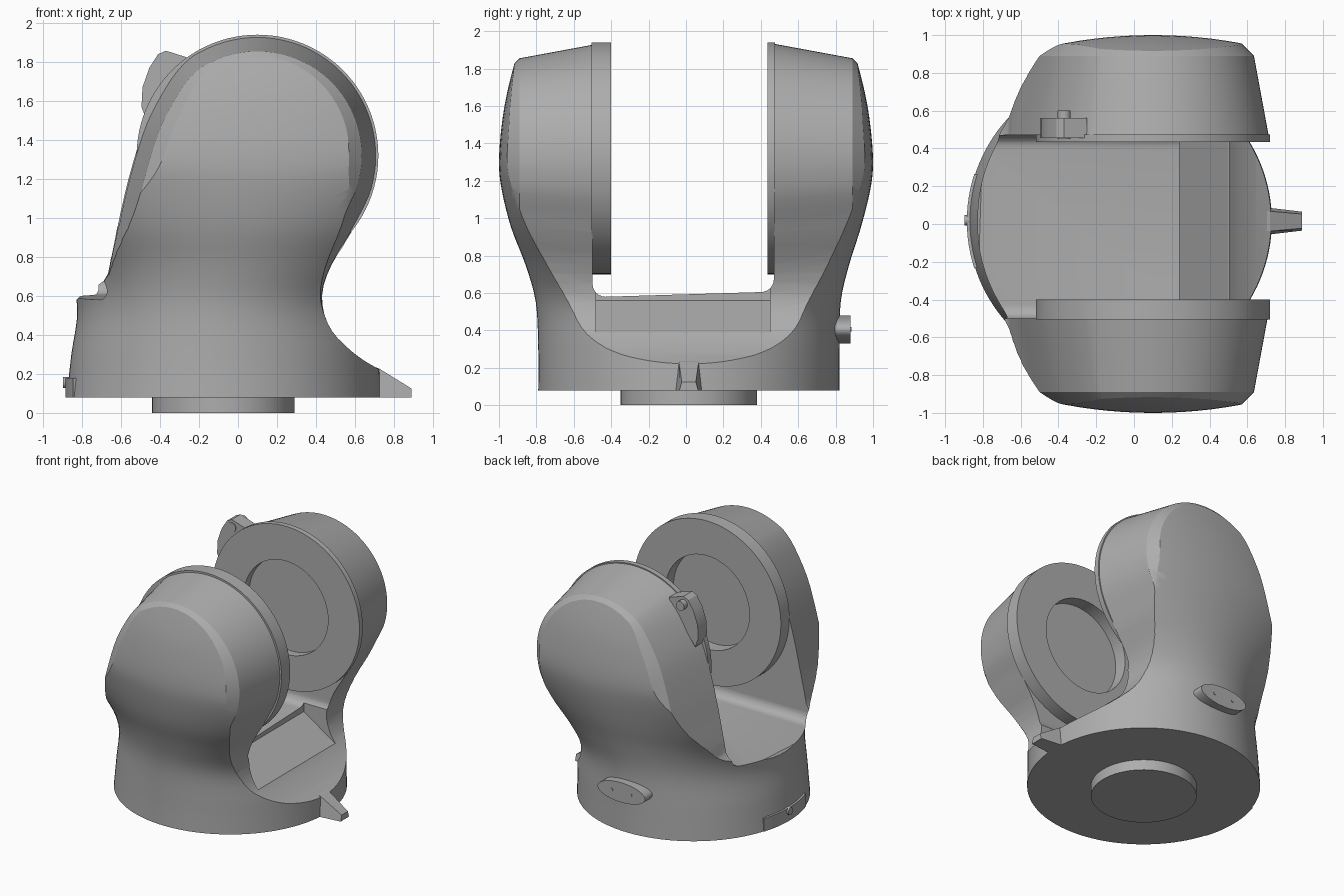
import bpy, bmesh
from math import sin, cos, pi, radians, sqrt
from mathutils import Vector

if "Cube" in bpy.data.objects:
    bpy.data.objects.remove(bpy.data.objects["Cube"], do_unlink=True)

grey = bpy.data.materials.new("plain grey")
grey.use_nodes = True
COLOUR = (0.42, 0.42, 0.42, 1)
grey.diffuse_color = COLOUR
grey.node_tree.nodes["Principled BSDF"].inputs["Base Color"].default_value = COLOUR


def catmull(pts, steps):
    """Smooth curve through points of any dimension."""
    out = []
    for i in range(len(pts) - 1):
        p = [pts[max(i - 1, 0)], pts[i], pts[i + 1], pts[min(i + 2, len(pts) - 1)]]
        for s in range(steps):
            t = s / steps
            out.append([0.5 * (2 * b + (c - a) * t + (2 * a - 5 * b + 4 * c - d) * t * t
                               + (3 * b - a - 3 * c + d) * t ** 3) for a, b, c, d in zip(*p)])
    return out + [list(pts[-1])]


def loft(name, rings):
    """Closed solid through rings of equal point count."""
    bm = bmesh.new()
    rows = [[bm.verts.new(p) for p in r] for r in rings]
    n = len(rows[0])
    for lo, hi in zip(rows, rows[1:]):
        for i in range(n):
            j = (i + 1) % n
            bm.faces.new((lo[i], lo[j], hi[j], hi[i]))
    bm.faces.new(rows[0][::-1])
    bm.faces.new(rows[-1])
    bmesh.ops.recalc_face_normals(bm, faces=bm.faces)
    me = bpy.data.meshes.new(name)
    bm.to_mesh(me)
    bm.free()
    me.materials.append(grey)
    ob = bpy.data.objects.new(name, me)
    bpy.context.collection.objects.link(ob)
    return ob


def prism_y(name, outline, y0, y1):
    return loft(name, [[(x, y, z) for x, z in outline] for y in (y0, y1)])


def ellipse(cx, cz, rx, rz, n=48):
    return [(cx + rx * cos(2 * pi * i / n), cz + rz * sin(2 * pi * i / n)) for i in range(n)]


def activate(ob):
    bpy.ops.object.select_all(action='DESELECT')
    ob.select_set(True)
    bpy.context.view_layer.objects.active = ob


def boolean(ob, cutter, operation):
    mod = ob.modifiers.new("cut", 'BOOLEAN')
    mod.operation, mod.object, mod.solver = operation, cutter, 'EXACT'
    activate(ob)
    bpy.ops.object.modifier_apply(modifier=mod.name)
    bpy.data.objects.remove(cutter, do_unlink=True)


def smooth(ob, angle=28):
    activate(ob)
    bpy.ops.object.shade_smooth_by_angle(angle=radians(angle))


# Fork body: round base that swells upward into two broad domes
sections = [  # z, centre x, centre y, half width, half depth
    (0.08, -0.075, 0.015, 0.805, 0.805), (0.3, -0.065, 0.015, 0.79, 0.805),
    (0.55, -0.05, 0.012, 0.775, 0.815), (0.75, 0, 0.007, 0.9, 0.865),
    (0.95, 0.05, 0, 1.15, 0.935), (1.15, 0.09, 0, 1.42, 0.985),
    (1.3, 0.1, 0, 1.6, 1.0), (1.5, 0.1, 0, 1.6, 0.985),
    (1.7, 0.1, 0, 1.6, 0.95), (2.0, 0.1, 0, 1.6, 0.87)]
rings = []
for z, cx, cy, a, b in catmull(sections, 4):
    rings.append([(x, y, z) for x, y in ellipse(cx, cy, a, b, 128)])
body = loft("fork_body", rings)

# Side outline with drafted walls and a chamfered rim
left = [(-0.95, 0.3), (-0.85, 0.56), (-0.69, 0.68), (-0.655, 0.8), (-0.605, 1.05),
        (-0.55, 1.27), (-0.475, 1.5), (-0.36, 1.71)]
head = [(0.1 + 0.62 * cos(radians(t)), 1.32 + 0.62 * sin(radians(t)))
        for t in range(126, -10, -9)]
right = [(0.68, 1.1), (0.585, 0.92), (0.48, 0.75), (0.432, 0.6), (0.46, 0.46),
         (0.55, 0.345), (0.72, 0.225), (1.1, 0.05)]
outline = [Vector(p) for p in catmull(left + head + right, 3)]


def inset(amount):
    pts = []
    for i, p in enumerate(outline):
        d = outline[min(i + 1, len(outline) - 1)] - outline[max(i - 1, 0)]
        d.normalize()
        fade = min(max((p.y - 0.5) / 0.5, 0), 1)
        pts.append(p + Vector((d.y, -d.x)) * amount * fade)
    return pts + [Vector((1.1, -0.3)), Vector((-0.95, -0.3))]


stations = [(-1.05, 0.245), (-0.89, 0.085), (-0.43, 0), (0.43, 0), (0.89, 0.085), (1.05, 0.245)]
shell = loft("outline_cutter", [[(p.x, y, p.y) for p in inset(d)] for y, d in stations])
boolean(body, shell, 'INTERSECT')

# Slot between the arms, with rounded floor corners
R = 0.07
slot = [(-0.5, 2.2)]
for cy, cz, start in ((-0.5 + R, 0.58 + R, 180), (0.47 - R, 0.605 + R, 270)):
    slot += [(cy + R * cos(radians(start + k * 15)), cz + R * sin(radians(start + k * 15)))
             for k in range(7)]
slot.append((0.47, 2.2))
boolean(body, loft("slot_cutter", [[(x, y, z) for y, z in slot] for x in (-1.5, 1.5)]), 'DIFFERENCE')

# Sloping lip at the open end of the floor
ramp = [(0.24, 0.7), (0.24, 0.56), (0.5, 0.39), (0.9, 0.39), (0.9, 0.7)]
boolean(body, prism_y("ramp_cutter", ramp, -0.48, 0.45), 'DIFFERENCE')

# Bearing recess and raised bearing rings on the inner faces
HUB = (0.1, 1.32)
boolean(body, prism_y("recess_cutter", ellipse(*HUB, 0.355, 0.355, 64), -0.47, 0.5), 'DIFFERENCE')
smooth(body)
for name, face, wall in (("front_bearing_ring", -0.4, -0.505), ("back_bearing_ring", 0.435, 0.475)):
    ring = prism_y(name, ellipse(*HUB, 0.62, 0.62, 96), face, wall)
    boolean(ring, prism_y("hole_cutter", ellipse(*HUB, 0.355, 0.355, 64), -0.9, 0.9), 'DIFFERENCE')
    smooth(ring)

# Round foot under the base
foot = loft("foot", [[(x, y, z) for x, y in ellipse(-0.075, 0.015, 0.365, 0.365, 64)] for z in (0, 0.1)])
smooth(foot)

# Tapered pointer on the base
loft("pointer", [[(x, 0.015 - w, 0.08), (x, 0.015 + w, 0.08), (x, 0.015 + w * 0.75, top),
                  (x, 0.015 - w * 0.75, top)]
                 for x, w, top in ((0.6, 0.075, 0.26), (0.72, 0.07, 0.23), (0.89, 0.05, 0.125))])

# Curved index plate on the base, with a small screw
arc = [radians(180 + k) for k in range(-18, 19, 3)]
plan = [(-0.075 + r * cos(t), 0.015 + r * sin(t))
        for r, seq in ((0.81, arc), (0.77, arc[::-1])) for t in seq]
smooth(loft("index_plate", [[(x, y, z) for x, y in plan] for z in (0.08, 0.18)]))
screw = loft("index_screw", [[(x, y, z) for y, z in ellipse(0.02, 0.155, 0.028, 0.028, 24)]
                             for x in (-0.897, -0.85)])
smooth(screw)

# Oval switch on the back, with two pins
smooth(prism_y("oval_switch", ellipse(-0.07, 0.405, 0.2, 0.075), 0.79, 0.88))
for side in (-1, 1):
    smooth(prism_y("switch_pin", ellipse(-0.07 + side * 0.08, 0.405, 0.012, 0.012, 12), 0.87, 0.884))

# Latch on the shoulder of the back arm
latch = [(-0.47, 1.5), (-0.495, 1.57), (-0.49, 1.67), (-0.455, 1.77), (-0.41, 1.84),
         (-0.37, 1.858), (-0.25, 1.82), (-0.27, 1.74), (-0.38, 1.62)]
smooth(prism_y("latch", latch, 0.455, 0.56))
smooth(prism_y("latch_pin", ellipse(-0.37, 1.8, 0.035, 0.035, 24), 0.45, 0.6))
